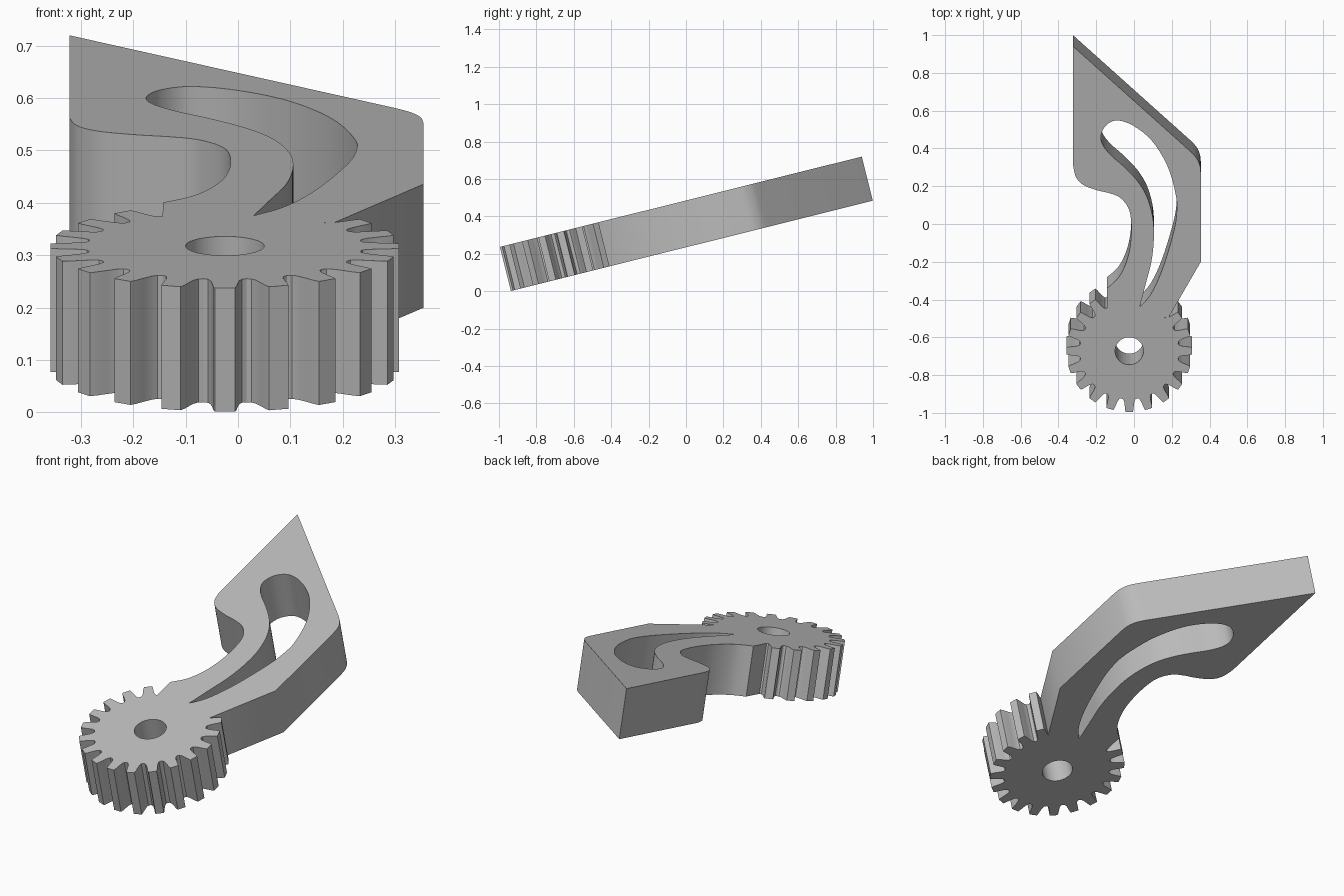
import bpy, bmesh
from math import radians, sin, cos, tan
from mathutils import Vector

cube = bpy.data.objects.get("Cube")
if cube:
    bpy.data.objects.remove(cube, do_unlink=True)

TILT = radians(14)
THICK = 0.243
TOP_Z = 0.236 + tan(TILT)          # height of the tilted top plane at y = 0
CX, CY = -0.025, -0.693            # gear centre in the plate's own plane
TEETH = 20


def plan(points):
    """Plan positions to positions in the tilted plane."""
    return [Vector((x, y / cos(TILT))) for x, y in points]


def smooth(points, closed=False, steps=6):
    """Catmull-Rom curve through the points."""
    n = len(points)
    pick = (lambda i: points[i % n]) if closed else (lambda i: points[max(0, min(n - 1, i))])
    out = []
    for i in range(n if closed else n - 1):
        a, b, c, d = (pick(i + k) for k in (-1, 0, 1, 2))
        for s in range(steps):
            t = s / steps
            out.append(0.5 * (2 * b + (c - a) * t + (2 * a - 5 * b + 4 * c - d) * t ** 2
                              + (3 * b - a - 3 * c + d) * t ** 3))
    return out if closed else out + [points[-1]]


def polar(r, deg):
    """Point around the gear centre, clockwise from the arm side."""
    return Vector((CX + r * sin(radians(deg)), CY + r * cos(radians(deg))))


# Gear teeth that stand clear of the arm
flank = [(7, .265), (5.6, .277), (4.7, .297), (4, .32), (3.3, .333)]
pitch = 360 / TEETH
gear_edge = [polar(.262, 2.5 * pitch)]
for k in range(3, 19):
    gear_edge += [polar(r, k * pitch - a) for a, r in flank]
    gear_edge += [polar(r, k * pitch + a) for a, r in reversed(flank)]
    gear_edge.append(polar(.262, (k + .5) * pitch))

# Arm outline, from the gear's left side round to its right side
inner_side = smooth(plan([(-.143, -.34), (-.083, -.285), (-.04, -.2), (-.018, -.1), (-.015, .01),
                          (-.03, .085), (-.075, .14), (-.13, .163), (-.2, .18), (-.27, .208),
                          (-.308, .25), (-.322, .31)]))
outer_corner = smooth(plan([(.3, .383), (.33, .35), (.349, .31), (.354, .265)]))
outline = (gear_edge + inner_side + plan([(-.322, .94)]) + outer_corner
           + plan([(.354, -.2), (.18, -.5)]))

# Curved slot with a pointed lower end, and the round bore
slot_tip = plan([(.03, -.44)])
slot = smooth(slot_tip + plan([(.064, -.31), (.092, -.2), (.105, -.08), (.1, .03), (.07, .14),
                               (.02, .225), (-.05, .3), (-.12, .362), (-.163, .415), (-.175, .465),
                               (-.15, .52), (-.09, .548), (0, .518), (.1, .434), (.18, .3),
                               (.222, .15), (.226, .06), (.208, -.05), (.15, -.24), (.09, -.37)])
              + slot_tip)[:-1]
bore = [polar(.075, i * 7.5) for i in range(48)]

# Fill the face with its holes and give it thickness
bm = bmesh.new()
edges = []
for loop in (outline, slot, bore):
    verts = [bm.verts.new((p.x, p.y, 0)) for p in loop]
    edges += [bm.edges.new((v, verts[i - 1])) for i, v in enumerate(verts)]
bmesh.ops.triangle_fill(bm, edges=edges, use_beauty=True, normal=(0, 0, 1))
solid = bmesh.ops.extrude_face_region(bm, geom=bm.faces[:], use_keep_orig=True)
bmesh.ops.translate(bm, vec=(0, 0, -THICK),
                    verts=[g for g in solid["geom"] if isinstance(g, bmesh.types.BMVert)])
bmesh.ops.recalc_face_normals(bm, faces=bm.faces[:])
mesh = bpy.data.meshes.new("gear_lever")
bm.to_mesh(mesh)
bm.free()

lever = bpy.data.objects.new("gear_lever", mesh)
bpy.context.collection.objects.link(lever)
lever.rotation_euler.x = TILT
lever.location.z = TOP_Z

# Plain grey
grey = bpy.data.materials.new("plain_grey")
grey.use_nodes = True
colour = (.5, .5, .5, 1)
grey.diffuse_color = colour
grey.node_tree.nodes["Principled BSDF"].inputs["Base Color"].default_value = colour
mesh.materials.append(grey)

bpy.context.view_layer.objects.active = lever
lever.select_set(True)
bpy.ops.object.shade_smooth_by_angle(angle=radians(30))
